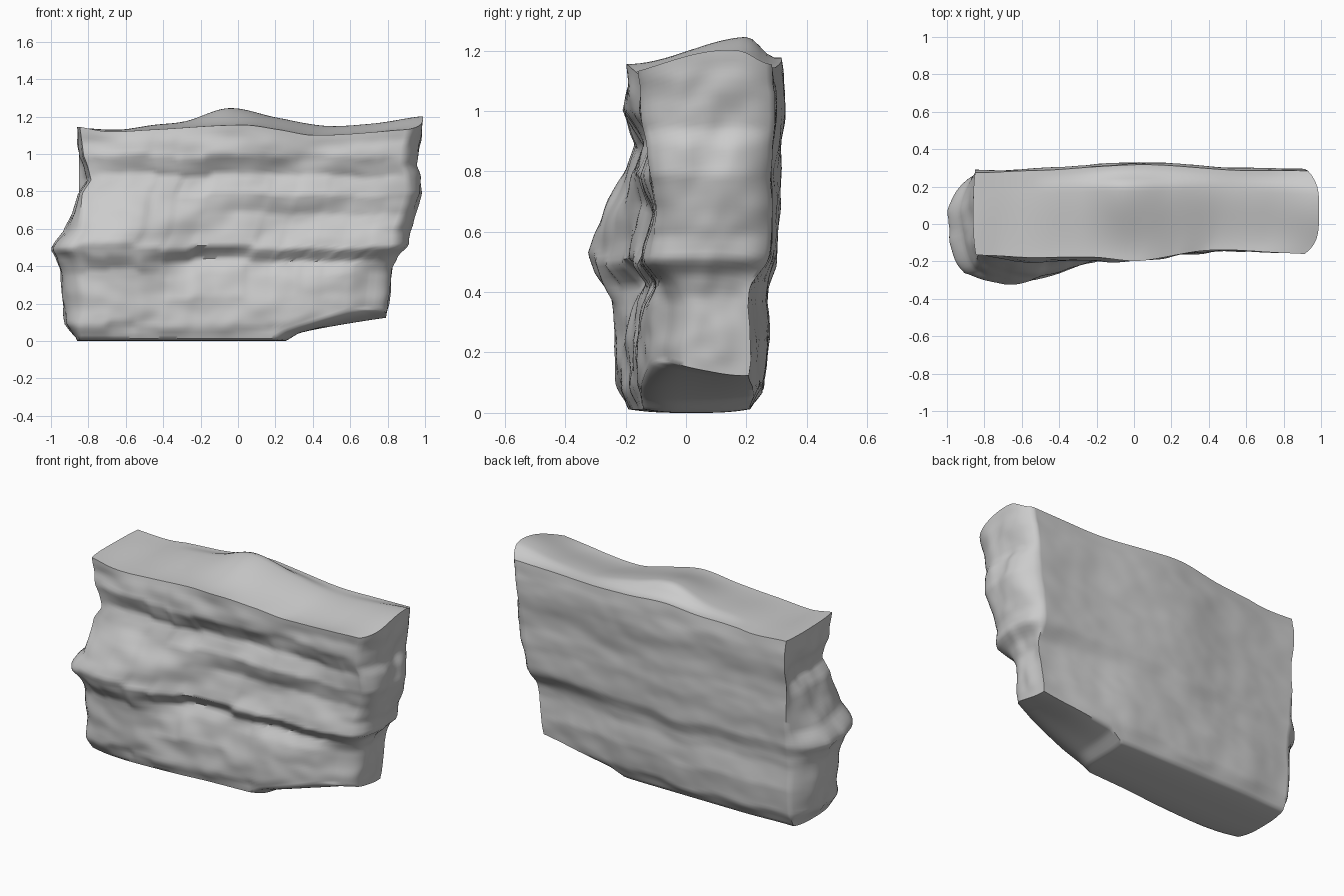
import bpy, bmesh
from math import pi, floor
from mathutils import Matrix, Vector, noise

if "Cube" in bpy.data.objects:
    bpy.data.objects.remove(bpy.data.objects["Cube"])


def curve(pts, t, soft=False):
    """Lookup through (position, value) pairs, straight or as a smooth spline."""
    if t <= pts[0][0]:
        return pts[0][1]
    for i in range(len(pts) - 1):
        (a, p), (b, q) = pts[i], pts[i + 1]
        if t <= b:
            f = (t - a) / (b - a)
            if not soft:
                return lerp(p, q, f)
            (c, r), (d, s) = pts[max(0, i - 1)], pts[min(len(pts) - 1, i + 2)]
            m, n = (q - r) / (b - c) * (b - a), (s - p) / (d - a) * (b - a)
            return (p * (1 + 2 * f) * (1 - f) ** 2 + m * f * (1 - f) ** 2
                    + q * f * f * (3 - 2 * f) - n * f * f * (1 - f))
    return pts[-1][1]


def lerp(a, b, t):
    return a + (b - a) * t


def smooth(t):
    t = max(0.0, min(1.0, t))
    return t * t * (3 - 2 * t)


# Heights of the rock layers, and vertical profiles of the front at several x
LEVELS = [0, .1, .25, .38, .45, .52, .6, .7, .8, .9, 1.0, 1.08, 1.2]
FRONT = [
    (-.90, [-.15, -.19, -.20, -.21, -.24, -.27, -.24, -.20, -.17, -.15, -.17, -.16, -.17]),
    (-.78, [-.17, -.22, -.23, -.24, -.29, -.31, -.28, -.24, -.19, -.16, -.19, -.17, -.17]),
    (-.60, [-.18, -.23, -.24, -.25, -.30, -.325, -.30, -.26, -.20, -.165, -.21, -.19, -.165]),
    (-.25, [-.17, -.20, -.21, -.17, -.16, -.22, -.20, -.19, -.19, -.14, -.20, -.19, -.17]),
    (.00, [-.15, -.18, -.18, -.15, -.13, -.19, -.16, -.14, -.17, -.13, -.19, -.19, -.20]),
    (.40, [-.13, -.16, -.16, -.14, -.11, -.16, -.13, -.11, -.14, -.10, -.14, -.14, -.14]),
    (.79, [-.10, -.12, -.12, -.11, -.09, -.14, -.12, -.10, -.12, -.11, -.15, -.15, -.16]),
    (.92, [-.06, -.07, -.07, -.06, -.07, -.12, -.10, -.10, -.12, -.13, -.14, -.15, -.17])]
BACK = [.20, .255, .27, .255, .26, .28, .28, .285, .28, .285, .295, .295, .28]
FRONT = [(x, list(zip(LEVELS, p))) for x, p in FRONT]
BACK = list(zip(LEVELS, BACK))

# End outlines seen from the front
LEFT = [(.02, -.86), (.1, -.92), (.4, -.95), (.46, -.97), (.5, -1.0), (.54, -.98), (.6, -.92),
        (.7, -.88), (.8, -.85), (.87, -.80), (.95, -.82), (1.0, -.84), (1.15, -.86)]
RIGHT = [(.12, .79), (.4, .82), (.47, .85), (.52, .91), (.6, .91), (.7, .95), (.8, .98),
         (.9, .97), (.95, .95), (1.05, .96), (1.12, .98), (1.2, .99)]

# Top and bottom edge heights along x
TOP_FRONT = [(-.9, 1.155), (-.75, 1.13), (-.5, 1.14), (0, 1.165), (.2, 1.14), (.4, 1.11),
             (.9, 1.14), (1, 1.15)]
TOP_BACK = [(-.9, 1.15), (-.68, 1.14), (-.5, 1.165), (-.33, 1.185), (-.1, 1.255),
            (.15, 1.205), (.42, 1.16), (.7, 1.175), (.95, 1.19)]
BASE_FRONT = [(.33, .01), (.4, .045), (.83, .17), (1, .18)]
BASE_BACK = [(.33, .01), (.42, .055), (.9, .12), (1, .13)]


def rough(x, z, seed):
    n = noise.noise(Vector((x * 4, z * 8, seed)))
    return .018 * n + .005 * noise.noise(Vector((x * 9, z * 14, seed)))


def shape(u, v, w):
    """Map the unit box (u along x, v front to back, w up) onto the rock."""
    xn = lerp(-.9, .92, u)
    # undulating top with a hump behind the middle, and a tilted base
    ramp = smooth(v / .8)
    zt = lerp(curve(TOP_FRONT, xn, True), curve(TOP_BACK, xn, True), ramp)
    zt -= max(0, zt - 1.15) * .65 * smooth((v - .78) / .18)
    zt += .03 * smooth((u - .85) / .15) * (1 - (2 * v - 1) ** 2)
    zb = lerp(curve(BASE_FRONT, xn), curve(BASE_BACK, xn), v)
    zb += .012 * abs(2 * v - 1) ** 3
    z = lerp(zb, zt, w)
    fade = smooth(w / .06) * smooth((1 - w) / .08)
    # layers step up and down along the length
    k = floor(xn * 6)
    step = k + smooth((xn * 6 - k - .6) / .4)
    zl = z + fade * .035 * noise.noise(Vector((step * .63, 3.1, z)))
    # front and back surfaces
    yf = curve([(x, curve(p, zl)) for x, p in FRONT], xn, True)
    yf += fade * rough(xn, z, 1.7)
    yb = curve(BACK, z + fade * .05 * noise.noise(Vector((xn * 3, 8, 0))))
    yb += .035 * smooth(1 - abs(xn) / .6) * smooth(z) - .012 * smooth(-xn * 3 - 1.6)
    yb -= .05 * smooth((u - .6) / .4) * smooth((.55 - z) / .15)
    yb += fade * .5 * rough(xn, z, 6.3)
    y = lerp(yf, yb, v)
    # ends: the front corners follow the layers, the back corners are straight
    s = abs(2 * v - 1)
    xl, xr = curve(LEFT, z), curve(RIGHT, z)
    if v < .5:
        xl += s ** 3 * (.015 + .08 * smooth((.85 - z) / .4) * smooth(z / .2))
        xr -= s ** 4 * (.07 + .04 * smooth((.5 - z) / .1))
    else:
        xl = lerp(xl, -.85, s ** 3)
        xr = lerp(xr, lerp(.79, .93, w), s ** 4)
    end = fade * rough(y * 2, z, 4.4) * (1 - s ** 2)
    return Vector((lerp(xl, xr, u) + end * (2 * u - 1) ** 5, y, z))


# Rock block: six gridded sides of a box, welded and reshaped
bm = bmesh.new()
NX, NY, NZ = 96, 22, 64


def side(nx, ny, rotation, offset):
    m = Matrix.Translation(offset) @ rotation
    bmesh.ops.create_grid(bm, x_segments=nx, y_segments=ny, size=.5, matrix=m)


flat = Matrix.Identity(4)
upright = Matrix.Rotation(pi / 2, 4, 'X')
sideways = Matrix.Rotation(pi / 2, 4, 'Z') @ upright
for k in (0, 1):
    side(NX, NY, flat, (.5, .5, k))
    side(NX, NZ, upright, (.5, k, .5))
    side(NY, NZ, sideways, (k, .5, .5))
bmesh.ops.remove_doubles(bm, verts=bm.verts, dist=1e-4)
for vert in bm.verts:
    vert.co = shape(*[min(1, max(0, c)) for c in vert.co])
low = min(v.co.z for v in bm.verts)
for vert in bm.verts:
    vert.co.z -= low
bmesh.ops.recalc_face_normals(bm, faces=bm.faces)

mesh = bpy.data.meshes.new("rock_block")
bm.to_mesh(mesh)
bm.free()
rock = bpy.data.objects.new("rock_block", mesh)
bpy.context.collection.objects.link(rock)
bpy.context.view_layer.objects.active = rock
rock.select_set(True)
bpy.ops.object.shade_smooth_by_angle(angle=1.0)
